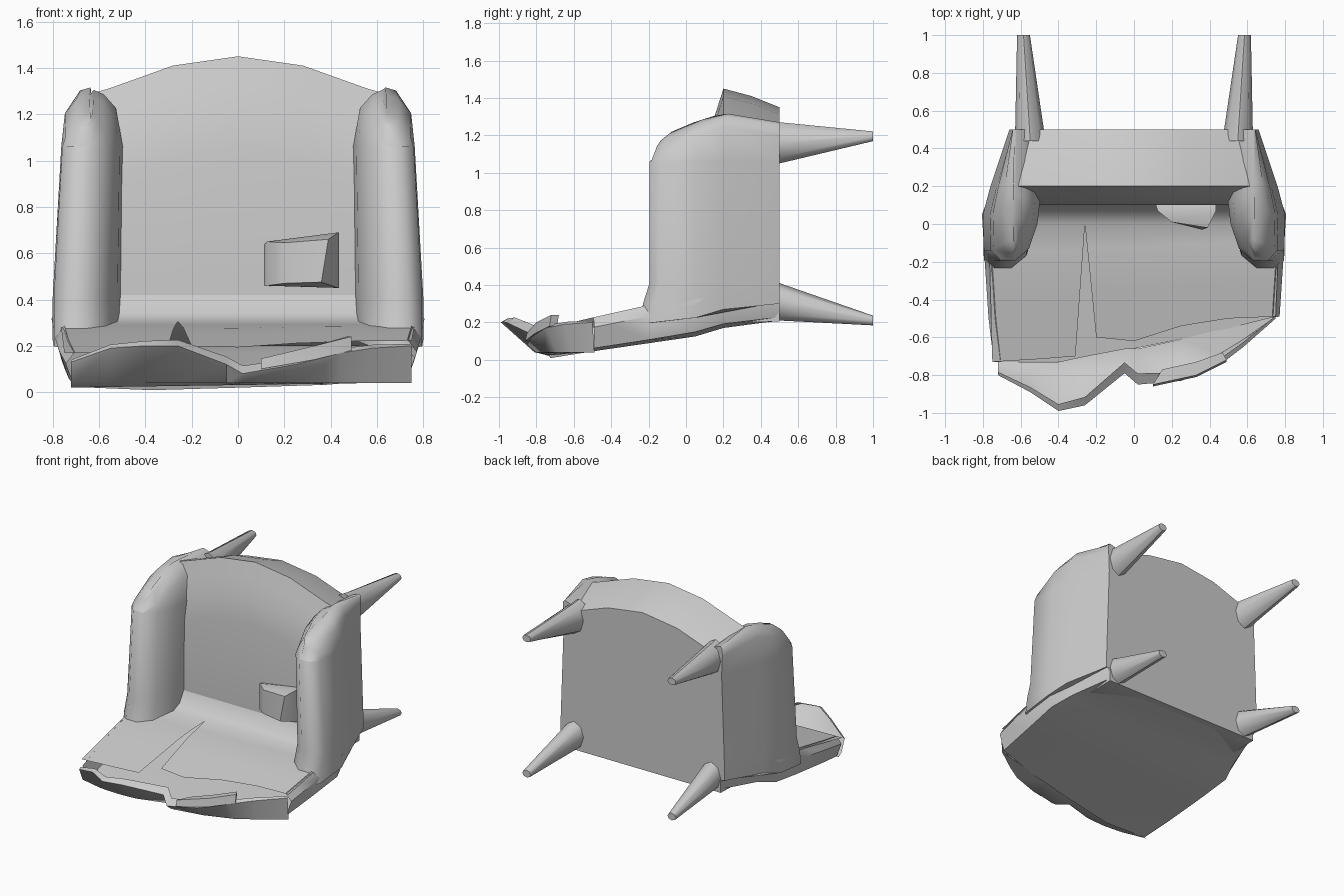
import bpy, bmesh, math

if "Cube" in bpy.data.objects:
    bpy.data.objects.remove(bpy.data.objects["Cube"])


def interp(pts, v):
    """Piecewise linear lookup in an ascending list of pairs."""
    if v <= pts[0][0]:
        return pts[0][1]
    for (a, p), (b, q) in zip(pts, pts[1:]):
        if v <= b:
            return p + (q - p) * (v - a) / (b - a)
    return pts[-1][1]


def loft(name, rows, closed=False, caps=False, mirror=False, angle=50, thick=0):
    """Bridge rows of points into a surface."""
    bm = bmesh.new()
    vs = [[bm.verts.new(p) for p in r] for r in rows]
    n = len(rows[0])
    for a, b in zip(vs, vs[1:]):
        for i in range(n if closed else n - 1):
            j = (i + 1) % n
            bm.faces.new((a[i], a[j], b[j], b[i]))
    if caps:
        bm.faces.new(vs[0])
        bm.faces.new(vs[-1])
    bmesh.ops.remove_doubles(bm, verts=bm.verts, dist=0.0005)
    bmesh.ops.recalc_face_normals(bm, faces=bm.faces)
    me = bpy.data.meshes.new(name)
    bm.to_mesh(me)
    bm.free()
    ob = bpy.data.objects.new(name, me)
    bpy.context.collection.objects.link(ob)
    if mirror:
        ob.modifiers.new("Mirror", 'MIRROR').use_mirror_merge = False
    if thick:
        s = ob.modifiers.new("Solidify", 'SOLIDIFY')
        s.thickness, s.offset = thick, 0
    bpy.ops.object.select_all(action='DESELECT')
    bpy.context.view_layer.objects.active = ob
    ob.select_set(True)
    bpy.ops.object.shade_smooth_by_angle(angle=math.radians(angle))
    return ob


# Measured outlines of the toppled armchair's backrest
half_w = [(-.75, .74), (-.5, .77), (-.2, .79), (.05, .805), (.2, .75), (.5, .655)]
bottom = [(-.75, .005), (-.5, .045), (.05, .125), (.2, .17), (.5, .21)]
upper = [(-.75, .165), (-.5, .22), (-.23, .28), (0, .305), (.06, .34), (.1, .42)]
tear = [(-.72, -.73), (-.4, -.73), (0, -.66), (.4, -.58), (.75, -.49)]

# Backrest rear shell: bottom panel with rising sides, clipped at the torn edge
section = [(-.95, .17), (-1, .12), (-.95, .015), (-.5, 0), (0, 0), (.5, 0),
           (.95, .015), (1, .12), (.95, .17)]
rows = []
for y in (.5, .35, .2, .05, -.2, -.4, -.5, -.62, -.75):
    row = []
    for f, dz in section:
        yy = max(y, interp(tear, f * .77))
        k = interp([(-.75, .95), (-.2, 1.2), (.05, 1.6), (.5, 1.2)], yy)
        row.append((f * interp(half_w, yy), yy, interp(bottom, yy) + dz * k))
    rows.append(row)
loft("backrest_shell", rows)

# Backrest front cover, split by a narrow rip
left = [(-.77, -.75, -.73), (-.5, -.5, -.715), (-.26, -.31, -.7)]
right = [(-.26, -.2, -.6), (0, 0, -.62), (.25, .25, -.54), (.5, .5, -.5), (.77, .75, -.49)]
for name, cols in (("backrest_cover_left", left), ("backrest_cover_right", right)):
    rows = []
    for x0, x1, y1 in cols:
        col = [(x0, .1, .42), (x0, .06, .34)]
        for i in range(6):
            y = y1 * i / 5
            col.append((x0 + (x1 - x0) * i / 5, y, interp(upper, y)))
        rows.append(col)
    loft(name, rows)

# Torn flap curling up at the end of the backrest: x, base y, fold y, tip y, tip z
flap = [(-.72, -.73, -.76, -.80, .13), (-.55, -.73, -.80, -.89, .19),
        (-.40, -.73, -.81, -.99, .20), (-.26, -.70, -.80, -.96, .20),
        (-.05, -.66, -.74, -.79, .12), (.02, -.66, -.80, -.85, .08),
        (.25, -.61, -.76, -.83, .12), (.45, -.56, -.69, -.75, .17),
        (.58, -.53, -.61, -.65, .19), (.75, -.49, -.49, -.50, .20)]
loft("torn_flap", [[(x, b, .02 + (x + .72) * .015), (x, m, .04), (x, t, z),
                    (x, t + .06 * (1 - abs(x)), z + .035 * (1 - abs(x)))]
                   for x, b, m, t, z in flap])

# Loose splinter on the flap
loft("loose_splinter", [
    [(.10, -.86, .10), (.10, -.85, .145), (.15, -.77, .15), (.15, -.78, .11)],
    [(.33, -.81, .14), (.33, -.80, .20), (.33, -.73, .20), (.33, -.74, .15)],
    [(.49, -.73, .18), (.49, -.72, .24), (.47, -.68, .24), (.47, -.69, .18)]],
    closed=True, caps=True, angle=30)

# Seat block with its arched front edge
rows = []
for x, h in ((-.63, 1.29), (-.56, 1.31), (-.28, 1.41), (0, 1.45), (.28, 1.41),
             (.56, 1.31), (.63, 1.29)):
    rows.append([(x, .1, .3), (x, .1, .42), (x, .1, h - .4), (x, .13, h - .22), (x, .165, h - .11),
                 (x, .2, h), (x, .35, h - .04), (x, .5, h - .1), (x, .5, .205), (x, .3, .2)])
loft("seat", rows, closed=True, caps=True)

# Rounded arms, bulging forward and domed at the end
ring = [(.5, .5), (.66, .5), (.76, .2), (.80, .05), (.795, -.14), (.74, -.195),
        (.65, -.195), (.57, -.13), (.52, 0), (.505, .12)]
dome = [(-.19, 1.13), (-.05, 1.24), (.2, 1.32), (.5, 1.27)]


def arm_ring(narrow, shift, z=None, drop=0, back=0):
    out = []
    for x, y in ring:
        yy = y + back * (.5 - y) / .7
        out.append((.63 + (x - .63) * narrow + shift, yy,
                    z if z is not None else interp(dome, yy) - drop))
    return out


foot = [(x, y - (.05 if y < 0 else 0), interp(bottom, y) + .1) for x, y in ring]
foot2 = [(x, y - (.035 if y < 0 else 0), .3) for x, y in ring]
loft("arm", [foot, foot2, arm_ring(1, 0, .41), arm_ring(.9, -.02, 1.06),
             arm_ring(.75, -.01, drop=.07, back=.01),
             arm_ring(.4, 0, drop=.015, back=.04),
             arm_ring(.05, 0, drop=0, back=.06)],
     closed=True, caps=True, mirror=True)

# Tapered legs pointing backwards
for name, zb, hb, zt in (("front_leg", 1.16, .11, 1.195), ("rear_leg", .31, .1, .21)):
    rows = []
    for y, cx, cz, rx, rz in ((.44, .55, zb, .085, hb + .01), (.5, .553, zb, .076, hb),
                              (1, .585, zt, .034, .026)):
        rows.append([(cx + rx * math.cos(a * math.pi / 4), y, cz + rz * math.sin(a * math.pi / 4))
                     for a in range(8)])
    loft(name, rows, closed=True, caps=True, mirror=True)

# Puffed stuffing patch on the seat
loft("stuffing_patch", [
    [(.115, .1, .46), (.435, .1, .45), (.435, .1, .69), (.115, .1, .64)],
    [(.125, .07, .46), (.435, .07, .45), (.435, .07, .69), (.125, .07, .65)],
    [(.20, .01, .47), (.36, -.03, .475), (.39, -.02, .66), (.2, .01, .645)]],
    closed=True, caps=True, angle=60)
